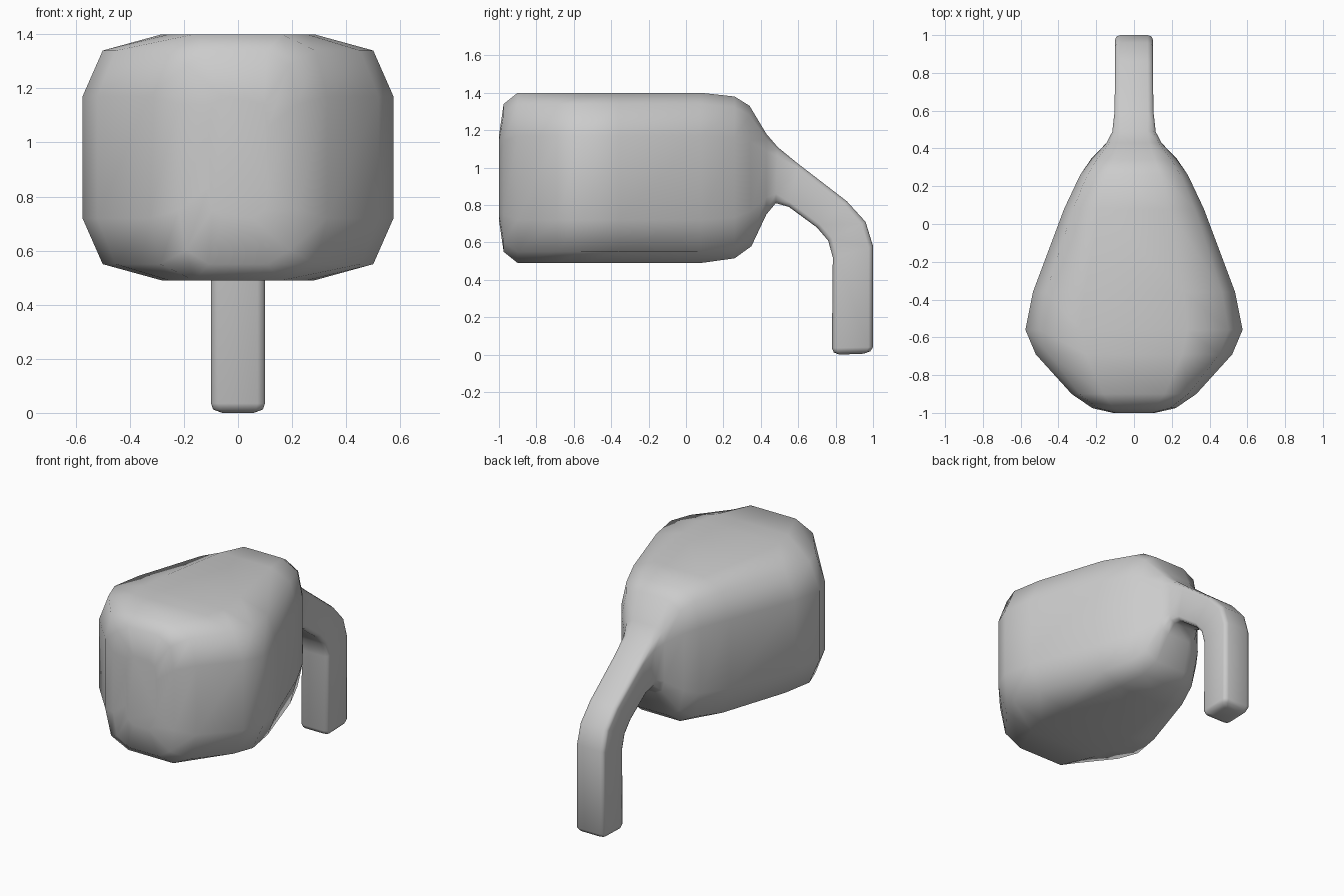
import bpy, bmesh

# Stations along the form: top (y, z), bottom (y, z), half width,
# and 0..1 for how square the cross-section is (round body -> boxy handle)
STATIONS = [
    # front of the body
    ((-1.00, 1.17), (-1.00, 0.72), 0.11, 0.0),
    ((-0.975, 1.34), (-0.975, 0.55), 0.22, 0.0),
    ((-0.90, 1.40), (-0.90, 0.49), 0.33, 0.0),
    ((-0.69, 1.40), (-0.69, 0.49), 0.52, 0.0),
    ((-0.56, 1.40), (-0.56, 0.49), 0.575, 0.0),
    ((-0.36, 1.40), (-0.36, 0.49), 0.535, 0.0),
    ((0.08, 1.40), (0.08, 0.49), 0.37, 0.0),
    # shoulder
    ((0.26, 1.38), (0.26, 0.515), 0.285, 0.0),
    ((0.34, 1.33), (0.35, 0.58), 0.225, 0.0),
    ((0.43, 1.18), (0.43, 0.75), 0.145, 0.3),
    ((0.49, 1.11), (0.48, 0.81), 0.115, 0.6),
    # bent handle
    ((0.60, 1.02), (0.55, 0.79), 0.103, 1.0),
    ((0.86, 0.82), (0.70, 0.68), 0.10, 1.0),
    ((0.96, 0.71), (0.76, 0.61), 0.10, 1.0),
    ((1.00, 0.58), (0.785, 0.52), 0.10, 1.0),
    ((1.00, 0.04), (0.78, 0.035), 0.10, 1.0),
    ((0.985, 0.018), (0.79, 0.012), 0.092, 1.0),
    ((0.95, 0.005), (0.82, 0.0), 0.06, 1.0),
]
ROUND = [(1.0, 0.495), (0.87, 0.868), (0.49, 1.0)]
BOXY = [(1.0, 0.78), (0.93, 0.93), (0.72, 1.0)]


def section(k):
    """One quarter of the cross-section, mirrored into a closed loop."""
    q = [(a + (c - a) * k, b + (d - b) * k) for (a, b), (c, d) in zip(ROUND, BOXY)]
    half = q + [(-u, v) for u, v in reversed(q)]
    return half + [(u, -v) for u, v in reversed(half)]


# Body and handle, lofted as one skin
bm = bmesh.new()
rings = []
for (yt, zt), (yb, zb), w, k in STATIONS:
    cy, cz, vy, vz = (yt + yb) / 2, (zt + zb) / 2, (yt - yb) / 2, (zt - zb) / 2
    rings.append([bm.verts.new((w * u, cy + vy * v, cz + vz * v)) for u, v in section(k)])

for a, b in zip(rings, rings[1:]):
    n = len(a)
    for i in range(n):
        j = (i + 1) % n
        bm.faces.new((a[i], a[j], b[j], b[i]))
bm.faces.new(rings[0])
bm.faces.new(rings[-1])
bmesh.ops.recalc_face_normals(bm, faces=bm.faces)
for f in bm.faces:
    f.smooth = True

mesh = bpy.data.meshes.new("body_with_handle")
bm.to_mesh(mesh)
bm.free()
obj = bpy.data.objects.new("body_with_handle", mesh)
bpy.context.collection.objects.link(obj)
